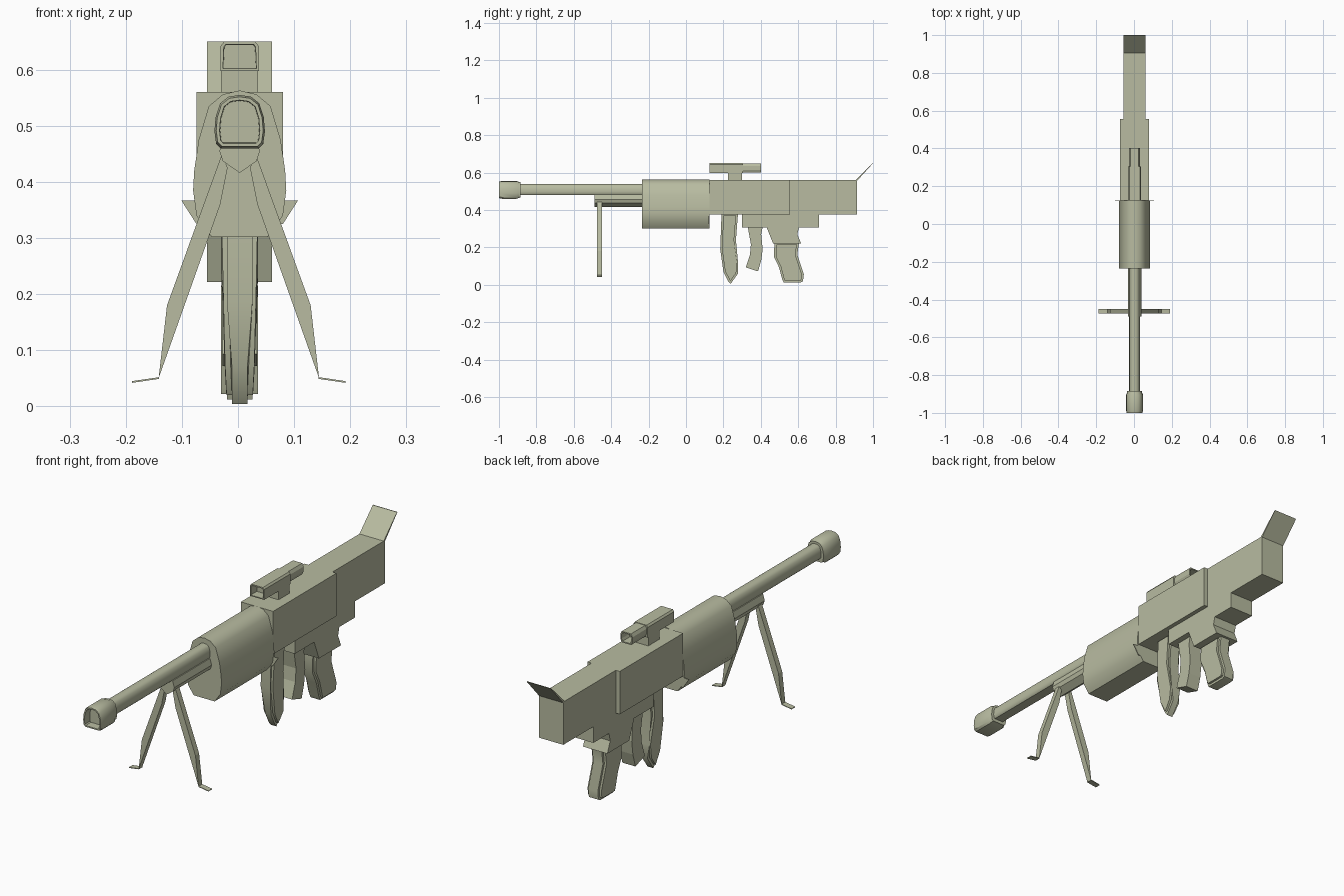
import bpy, bmesh, math
from mathutils import Vector

cube = bpy.data.objects.get("Cube")
if cube:
    bpy.data.objects.remove(cube, do_unlink=True)

CX = 0.003  # body centre line

olive = bpy.data.materials.new("pale_olive")
olive.use_nodes = True
color = (0.48, 0.50, 0.355, 1)
olive.diffuse_color = color
olive.node_tree.nodes["Principled BSDF"].inputs["Base Color"].default_value = color


def finish(name, bm, smooth=None):
    bmesh.ops.recalc_face_normals(bm, faces=bm.faces)
    mesh = bpy.data.meshes.new(name)
    bm.to_mesh(mesh)
    bm.free()
    mesh.materials.append(olive)
    obj = bpy.data.objects.new(name, mesh)
    bpy.context.collection.objects.link(obj)
    if smooth:
        bpy.ops.object.select_all(action='DESELECT')
        obj.select_set(True)
        bpy.context.view_layer.objects.active = obj
        bpy.ops.object.shade_smooth_by_angle(angle=math.radians(smooth))
    return obj


def skin(rings):
    """Join matching rings of points into a capped solid."""
    bm = bmesh.new()
    loops = [[bm.verts.new(p) for p in ring] for ring in rings]
    n = len(loops[0])
    for a, b in zip(loops, loops[1:]):
        for i in range(n):
            j = (i + 1) % n
            bm.faces.new((a[i], a[j], b[j], b[i]))
    caps = [bm.faces.new(loops[0]), bm.faces.new(loops[-1])]
    bmesh.ops.recalc_face_normals(bm, faces=bm.faces)
    return bm, caps


def hollow(bm, cap, rim, depth):
    bmesh.ops.inset_individual(bm, faces=[cap], thickness=rim)
    bmesh.ops.inset_individual(bm, faces=[cap], thickness=0.001, depth=-depth)


def along_y(half, stations, cz=0.0):
    """Half outline (x, z) mirrored, then run through (y, scale) stations."""
    outline = half + [(-x, z) for x, z in reversed(half) if x > 0]
    return skin([[(CX + x * s, y, cz + (z - cz) * s) for x, z in outline]
                 for y, s in stations])


def side_plate(outline, half_width):
    """Side outline (y, z) extruded across the body."""
    return skin([[(CX + s * half_width, y, z) for y, z in outline] for s in (-1, 1)])


def box(name, half_width, y0, y1, z0, z1):
    bm, _ = side_plate([(y0, z0), (y1, z0), (y1, z1), (y0, z1)], half_width)
    return finish(name, bm)


# barrel and muzzle
bore = [(0, .555), (.02, .552), (.035, .54), (.043, .515),
        (.045, .49), (.042, .468), (.034, .46)]
bm, _ = along_y(bore, [(-.89, .63), (-.23, .63)], .513)
finish("barrel", bm, 40)
bm, caps = along_y(bore, [(-1, .93), (-.985, 1), (-.905, 1), (-.895, .9), (-.885, .88)], .508)
hollow(bm, caps[0], .006, .035)
finish("muzzle", bm, 35)

# egg-shaped fore-end
shell = [(0, .563), (.03, .556), (.055, .535), (.073, .475), (.081, .42),
         (.083, .385), (.077, .34), (.05, .302)]
bm, _ = along_y(shell, [(-.235, 1), (.125, 1)])
finish("fore_end", bm, 40)
bm, _ = along_y([(.104, .367), (.077, .325)], [(.121, 1), (.125, 1)])
finish("fore_end_flare", bm)

# support legs under the barrel
bm, _ = along_y([(.028, .482), (.036, .455), (.03, .437), (0, .416)], [(-.49, 1), (-.23, 1)])
finish("leg_mount", bm)
leg = [(.03, .45), (.128, .18), (.143, .05), (.033, .36), (.02, .425)]
foot = [(.142, .052), (.19, .045), (.19, .042), (.142, .049)]
for side, word in ((1, "left"), (-1, "right")):
    for part, outline in (("leg", leg), ("foot", foot)):
        bm, _ = skin([[(CX / 2 + side * x, y, z) for x, z in outline] for y in (-.475, -.45)])
        finish(f"{word}_{part}", bm)

# receiver and stock
box("receiver", .077, .125, .557, .375, .56)
box("stock", .058, .55, .915, .375, .56)
box("lower_stock", .058, .30, .71, .305, .38)
bm, _ = side_plate([(.905, .559), (.915, .556), (1, .65), (.997, .65)], .058)
finish("butt_fin", bm)
bm, _ = side_plate([(.43, .31), (.605, .31), (.595, .27), (.615, .222), (.465, .222)], .058)
finish("grip_housing", bm)


def grip(name, outline, half_width, bevel, taper=None):
    bm, caps = side_plate(outline, half_width)
    if taper:
        for v in bm.verts:
            if v.co.z < taper:
                v.co.x = CX + (v.co.x - CX) * .72
    rim = list({e for f in caps for e in f.edges})
    bmesh.ops.bevel(bm, geom=rim, offset=bevel, segments=2, affect='EDGES',
                    clamp_overlap=True)
    finish(name, bm, 40)


# hand grips and curved magazine
grip("rear_grip", [(.473, .225), (.604, .225), (.595, .16), (.63, .055), (.625, .018),
                   (.612, .012), (.522, .012), (.514, .03), (.497, .094), (.47, .15)],
     .033, .01)
grip("front_grip", [(.19, .38), (.183, .19), (.20, .07), (.225, .02), (.238, .004),
                    (.278, .06), (.278, .12), (.267, .24), (.278, .38)],
     .033, .01, .08)
bm, _ = side_plate([(.33, .31), (.347, .217), (.342, .16), (.32, .093), (.385, .072),
                    (.402, .13), (.41, .19), (.402, .27), (.41, .31)], .031)
finish("curved_magazine", bm)

# sight: hollow at both ends, with a slimmer rear cheek
box("sight_mount", .033, .225, .30, .555, .605)
bm, caps = along_y([(.028, .65), (.034, .642), (.034, .598)], [(.125, 1), (.305, 1)])
hollow(bm, caps[0], .006, .04)
finish("sight_body", bm)
bm, caps = along_y([(.022, .648), (.029, .635), (.029, .615), (.022, .6)],
                   [(.30, 1), (.402, 1)])
hollow(bm, caps[1], .006, .05)
finish("sight_rear", bm)
